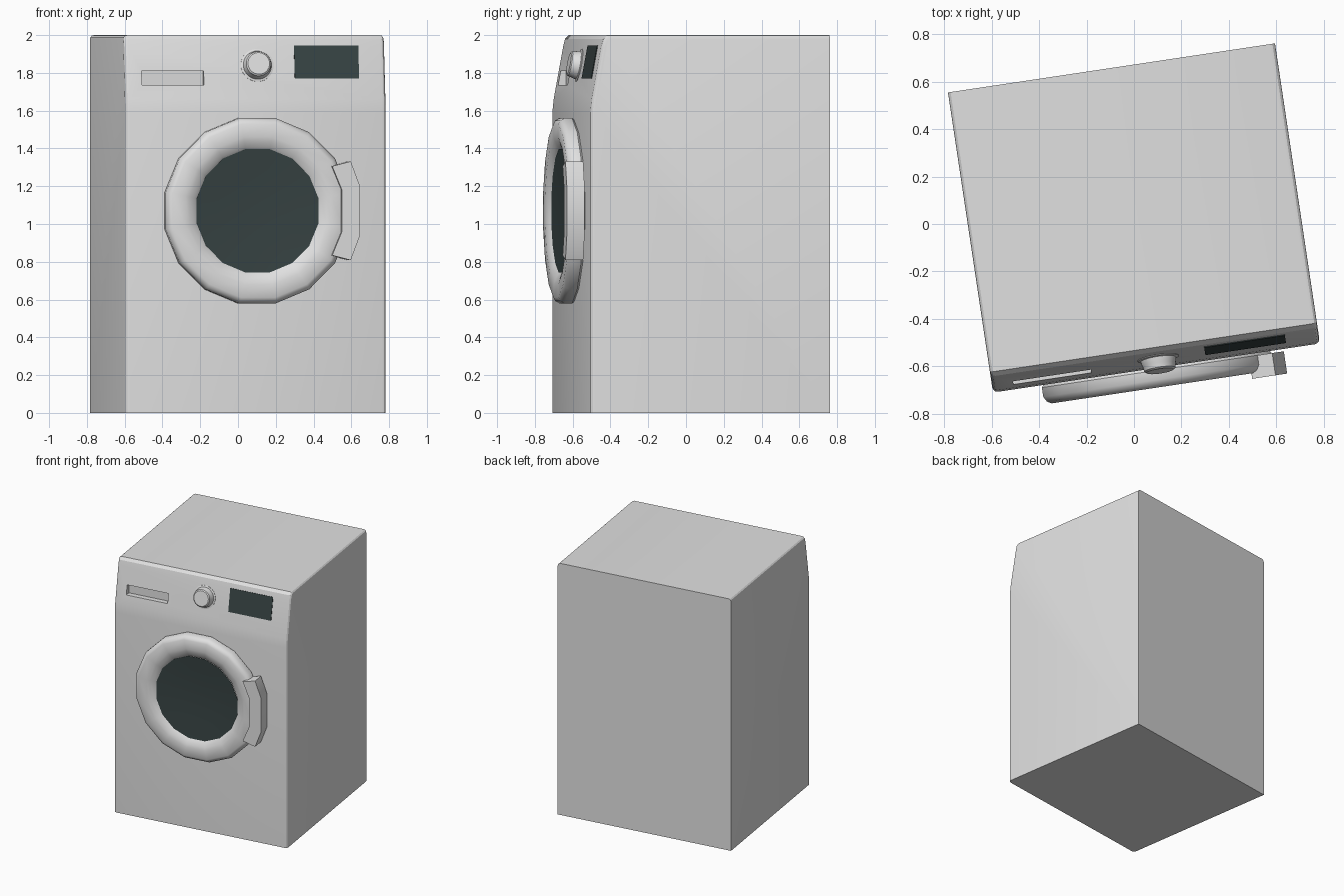
import bpy, bmesh, math
from mathutils import Matrix, Vector

if "Cube" in bpy.data.objects:
    bpy.data.objects.remove(bpy.data.objects["Cube"])

YAW = math.atan(0.15)          # the whole machine is turned slightly
TILT = math.atan(0.183)        # control panel leans back


def material(name, rgb):
    m = bpy.data.materials.new(name)
    m.diffuse_color = (*rgb, 1)
    m.use_nodes = True
    m.node_tree.nodes["Principled BSDF"].inputs["Base Color"].default_value = m.diffuse_color
    return m


WHITE = material("appliance_white", (0.75, 0.75, 0.75))
DARK = material("dark_glass", (0.038, 0.056, 0.056))


def finish(name, bm, mat, xf=Matrix(), smooth=True):
    bm.transform(xf)
    bmesh.ops.recalc_face_normals(bm, faces=bm.faces)
    me = bpy.data.meshes.new(name)
    bm.to_mesh(me)
    bm.free()
    me.materials.append(mat)
    ob = bpy.data.objects.new(name, me)
    ob.location = (0, 0.0255, 0)
    ob.rotation_euler = (0, 0, YAW)
    bpy.context.collection.objects.link(ob)
    bpy.ops.object.select_all(action='DESELECT')
    ob.select_set(True)
    bpy.context.view_layer.objects.active = ob
    if smooth:
        bpy.ops.object.shade_smooth_by_angle(angle=math.radians(32))
    return ob


def box(name, x0, x1, y0, y1, z0, z1, mat, tilt=None):
    bm = bmesh.new()
    bmesh.ops.create_cube(bm, size=1)
    bm.transform(Matrix.Diagonal((x1 - x0, y1 - y0, z1 - z0, 1)))
    c = Matrix.Translation(((x0 + x1) / 2, (y0 + y1) / 2, (z0 + z1) / 2))
    if tilt:
        c = c @ Matrix.Rotation(-tilt, 4, 'X')
    return finish(name, bm, mat, c, False)


def lathe(name, prof, n, mat, xf):
    """Turn (radius, forward) points about the -y axis; radius 0 closes an end."""
    bm = bmesh.new()
    rings = []
    for r, d in prof:
        if r == 0:
            rings.append([bm.verts.new((0, -d, 0))] * n)
        else:
            rings.append([bm.verts.new((r * math.cos(t), -d, r * math.sin(t)))
                          for t in ((i + 0.5) * math.tau / n for i in range(n))])
    for a, b in zip(rings, rings[1:]):
        for i in range(n):
            j = (i + 1) % n
            bm.faces.new(list(dict.fromkeys((a[i], a[j], b[j], b[i]))))
    return finish(name, bm, mat, xf)


def slope_y(z):
    return -0.633 + (z - 1.66) * 0.183


# Cabinet: side profile extruded across the width, rims rounded except back and base
profile = [(0.64, 0), (-0.64, 0), (-0.64, 1.59), (-0.633, 1.66),
           (-0.582, 1.94), (-0.572, 1.98), (-0.553, 2.0), (0.64, 2.0)]
W = 0.6975
bm = bmesh.new()
cap = bm.faces.new([bm.verts.new((-W, y, z)) for y, z in profile])
ext = bmesh.ops.extrude_face_region(bm, geom=[cap])
bmesh.ops.translate(bm, vec=(2 * W, 0, 0),
                    verts=[v for v in ext["geom"] if isinstance(v, bmesh.types.BMVert)])
if cap.is_valid and not any(f is not cap and len(f.verts) == 8 and f.calc_center_median().x < 0
                            for f in bm.faces):
    pass
bmesh.ops.recalc_face_normals(bm, faces=bm.faces)
rim = []
for e in bm.edges:
    a, b = (v.co for v in e.verts)
    across = abs(a.x - b.x) > 0.1
    back = a.y > 0.6 and b.y > 0.6
    base = a.z < 0.01 and b.z < 0.01
    if not (across or back or base):
        rim.append(e)
bmesh.ops.bevel(bm, geom=rim, offset=0.022, segments=3, profile=0.5, affect='EDGES')
body = finish("cabinet", bm, WHITE, smooth=False)

# Detergent drawer recess cut into the control panel
zc = 1.77
cutter = box("drawer_cutter", -0.607, -0.275, slope_y(zc) - 0.06, slope_y(zc) + 0.035,
             1.735, 1.81, WHITE)
cutter.hide_render = True
mod = body.modifiers.new("drawer_recess", 'BOOLEAN')
mod.operation = 'DIFFERENCE'
mod.solver = 'EXACT'
mod.object = cutter
bpy.context.view_layer.update()
bpy.ops.object.select_all(action='DESELECT')
body.select_set(True)
bpy.context.view_layer.objects.active = body
bpy.ops.object.modifier_apply(modifier=mod.name)
bpy.data.objects.remove(cutter)
bpy.ops.object.shade_smooth_by_angle(angle=math.radians(25))

# Door ring and its glass
door = Matrix.Translation((0, 0, 1.07))
lathe("door_ring", [(0.485, 0.63), (0.5, 0.65), (0.5, 0.69), (0.487, 0.712), (0.468, 0.722),
                    (0.398, 0.722), (0.375, 0.716), (0.345, 0.703), (0.33, 0.69)],
      16, WHITE, door)
lathe("door_glass", [(0.333, 0.698), (0.22, 0.69), (0.11, 0.685), (0, 0.683)], 16, DARK, door)

# Door handle: a short arc on the right of the ring
bm = bmesh.new()
inner = [(0.458, a) for a in (31, 14, -14, -31)]
outer = [(0.557, a) for a in (-28, -13.5, 13.5, 28)]
pts = [(r * math.cos(math.radians(a)), r * math.sin(math.radians(a))) for r, a in inner + outer]
rows = [[bm.verts.new((x, y, z)) for x, z in pts] for y in (-0.745, -0.65)]
for row in rows:
    for q in range(3):
        bm.faces.new((row[q], row[q + 1], row[6 - q], row[7 - q]))
for i in range(8):
    j = (i + 1) % 8
    bm.faces.new((rows[0][i], rows[0][j], rows[1][j], rows[1][i]))
finish("door_handle", bm, WHITE, door)

# Program knob with a thin base collar
knob = Matrix.Translation((0.013, slope_y(1.84), 1.84)) @ Matrix.Rotation(-TILT, 4, 'X')
lathe("knob", [(0.088, -0.01), (0.088, 0.003), (0.076, 0.006), (0.073, 0.022), (0.07, 0.03),
               (0.066, 0.05), (0.058, 0.056), (0, 0.056)], 24, WHITE, knob)

# Display screen, a thin plate on the sloped panel
zs = 1.857
box("display_screen", 0.212, 0.556, slope_y(zs) - 0.004, slope_y(zs) + 0.004,
    zs - 0.089, zs + 0.089, DARK, TILT)
